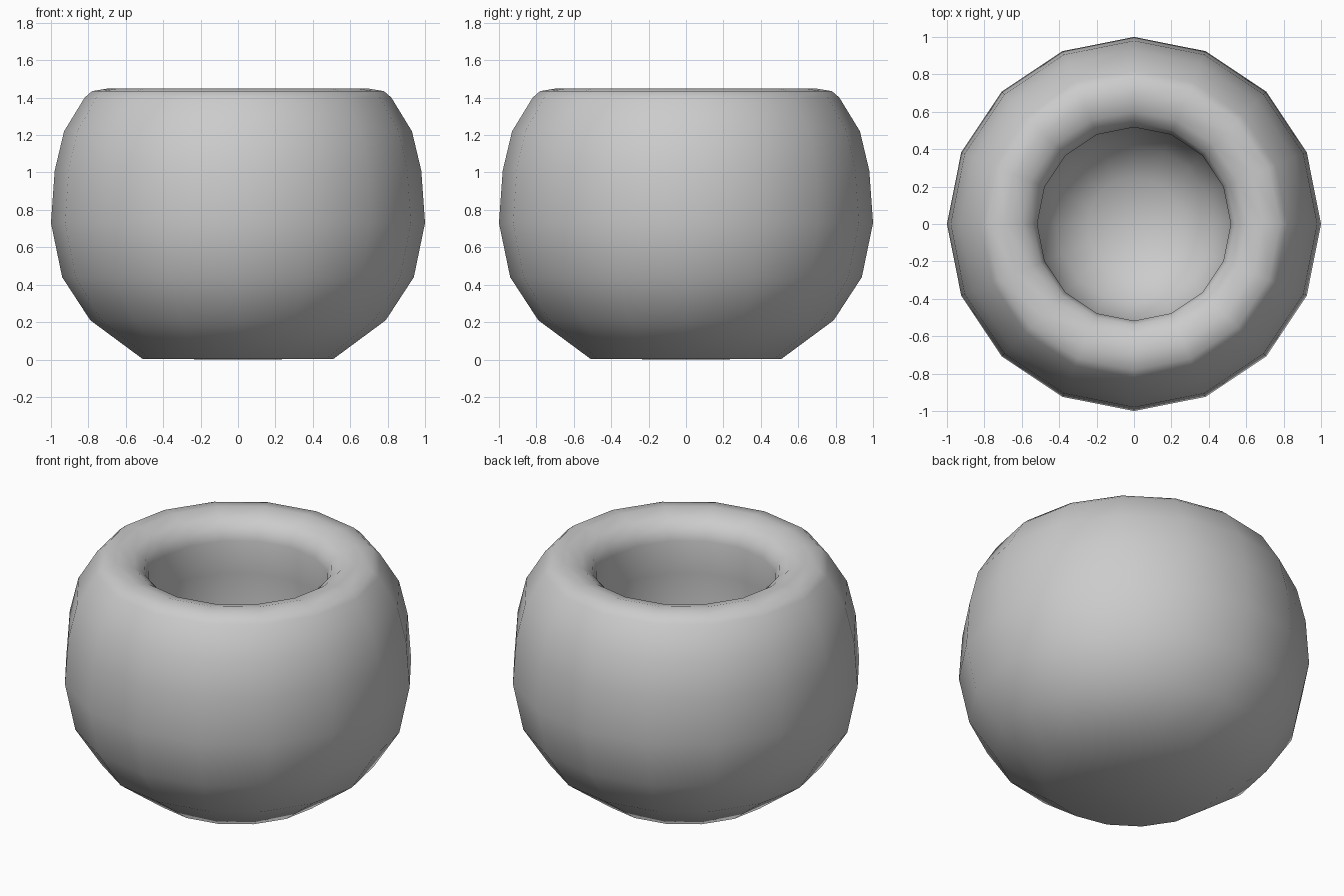
import bpy, bmesh, math

if "Cube" in bpy.data.objects:
    bpy.data.objects.remove(bpy.data.objects["Cube"])

SIDES = 16

# Half profile (radius, height): base centre, outer wall, rounded rim, cavity, floor centre
profile = [
    (0, 0), (0.51, 0.003), (0.79, 0.21), (0.94, 0.44), (1.0, 0.73),
    (0.98, 1.01), (0.93, 1.22), (0.82, 1.40), (0.78, 1.435), (0.69, 1.45),
    (0.60, 1.425), (0.54, 1.38), (0.517, 1.31),
    (0.53, 1.10), (0.54, 0.85), (0.51, 0.64), (0.42, 0.46), (0.25, 0.34), (0, 0.30),
]


def lathe(name, points, sides):
    bm = bmesh.new()
    verts = [bm.verts.new((r, 0, z)) for r, z in points]
    edges = [bm.edges.new(pair) for pair in zip(verts, verts[1:])]
    bmesh.ops.spin(bm, geom=verts + edges, cent=(0, 0, 0), axis=(0, 0, 1),
                   angle=math.tau, steps=sides, use_duplicate=False)
    bmesh.ops.remove_doubles(bm, verts=bm.verts, dist=0.0005)
    bmesh.ops.recalc_face_normals(bm, faces=bm.faces)
    for face in bm.faces:
        face.smooth = True
    mesh = bpy.data.meshes.new(name)
    bm.to_mesh(mesh)
    bm.free()
    obj = bpy.data.objects.new(name, mesh)
    bpy.context.collection.objects.link(obj)
    return obj


# Thick-walled round pot
lathe("round_pot", profile, SIDES)
